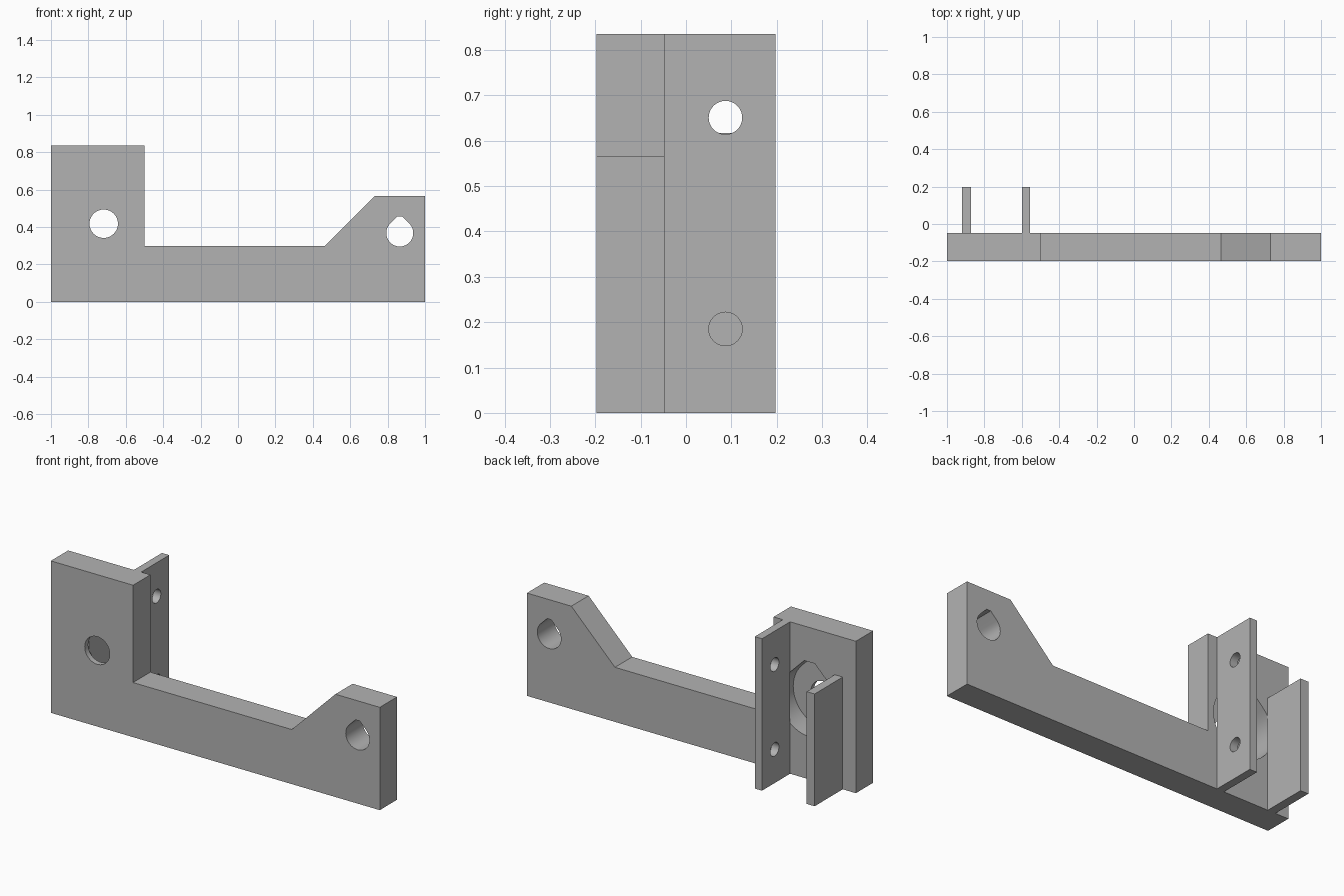
import bpy, bmesh, math
from mathutils import Vector

cube = bpy.data.objects.get("Cube")
if cube:
    bpy.data.objects.remove(cube, do_unlink=True)

grey = bpy.data.materials.new("plain grey")
grey.use_nodes = True
COLOUR = (0.45, 0.45, 0.45, 1)
grey.diffuse_color = COLOUR
grey.node_tree.nodes["Principled BSDF"].inputs["Base Color"].default_value = COLOUR

FRONT, MID, BACK = -0.197, -0.047, 0.197


def prism(name, points, offset):
    """Extrude a closed outline of 3D points along an offset."""
    bm = bmesh.new()
    face = bm.faces.new([bm.verts.new(p) for p in points])
    ext = bmesh.ops.extrude_face_region(bm, geom=[face])
    verts = [g for g in ext["geom"] if isinstance(g, bmesh.types.BMVert)]
    bmesh.ops.translate(bm, verts=verts, vec=Vector(offset))
    bmesh.ops.recalc_face_normals(bm, faces=bm.faces[:])
    mesh = bpy.data.meshes.new(name)
    bm.to_mesh(mesh)
    bm.free()
    mesh.materials.append(grey)
    obj = bpy.data.objects.new(name, mesh)
    bpy.context.collection.objects.link(obj)
    return obj


def circle(r, n=48):
    return [(r * math.cos(math.tau * i / n), r * math.sin(math.tau * i / n)) for i in range(n)]


def teardrop(r, cap=1.24):
    """Round hole with 45 degree shoulders and a flat top."""
    n = 36
    arc = [math.radians(135 + 270 * i / n) for i in range(n + 1)]
    half = (math.sqrt(2) - cap) * r
    return [(r * math.cos(a), r * math.sin(a)) for a in arc] + [(half, cap * r), (-half, cap * r)]


def hole_y(outline, x, z, y0, y1):
    return prism("cutter", [(x + u, y0, z + v) for u, v in outline], (0, y1 - y0, 0))


def hole_x(outline, y, z, x0, x1):
    return prism("cutter", [(x0, y + u, z + v) for u, v in outline], (x1 - x0, 0, 0))


def cut(obj, cutters):
    """Subtract the cutters, bake the result and remove them."""
    for c in cutters:
        mod = obj.modifiers.new("cut", "BOOLEAN")
        mod.operation, mod.solver, mod.object = "DIFFERENCE", "EXACT", c
        bpy.ops.object.select_all(action="DESELECT")
        bpy.context.view_layer.objects.active = obj
        obj.select_set(True)
        bpy.ops.object.modifier_apply(modifier=mod.name)
        bpy.data.objects.remove(c, do_unlink=True)
    bpy.ops.object.shade_smooth_by_angle(angle=math.radians(30))


# Front plate: tall block, low bar and sloped end lug
profile = [(-1, 0), (1, 0), (1, 0.565), (0.73, 0.565), (0.465, 0.3),
           (-0.5, 0.3), (-0.5, 0.835), (-1, 0.835)]
plate = prism("front_plate", [(x, FRONT, z) for x, z in profile], (0, MID - FRONT, 0))
cut(plate, [
    hole_y(teardrop(0.183), -0.718, 0.418, FRONT + 0.03, MID + 0.05),  # rear pocket
    hole_y(circle(0.076), -0.718, 0.418, FRONT - 0.05, MID),           # shaft hole
    hole_y(teardrop(0.072), 0.865, 0.368, FRONT - 0.05, MID + 0.05),   # lug hole
])


# Rear walls
def wall(name, x0, x1, height):
    outline = [(x0, MID, 0), (x1, MID, 0), (x1, BACK, 0), (x0, BACK, 0)]
    return prism(name, outline, (0, 0, height))


wall("short_rear_wall", -0.92, -0.872, 0.617)
tall = wall("tall_rear_wall", -0.6, -0.556, 0.835)
cut(tall, [hole_x(circle(0.037, 32), 0.087, z, -0.7, -0.45) for z in (0.185, 0.651)])
